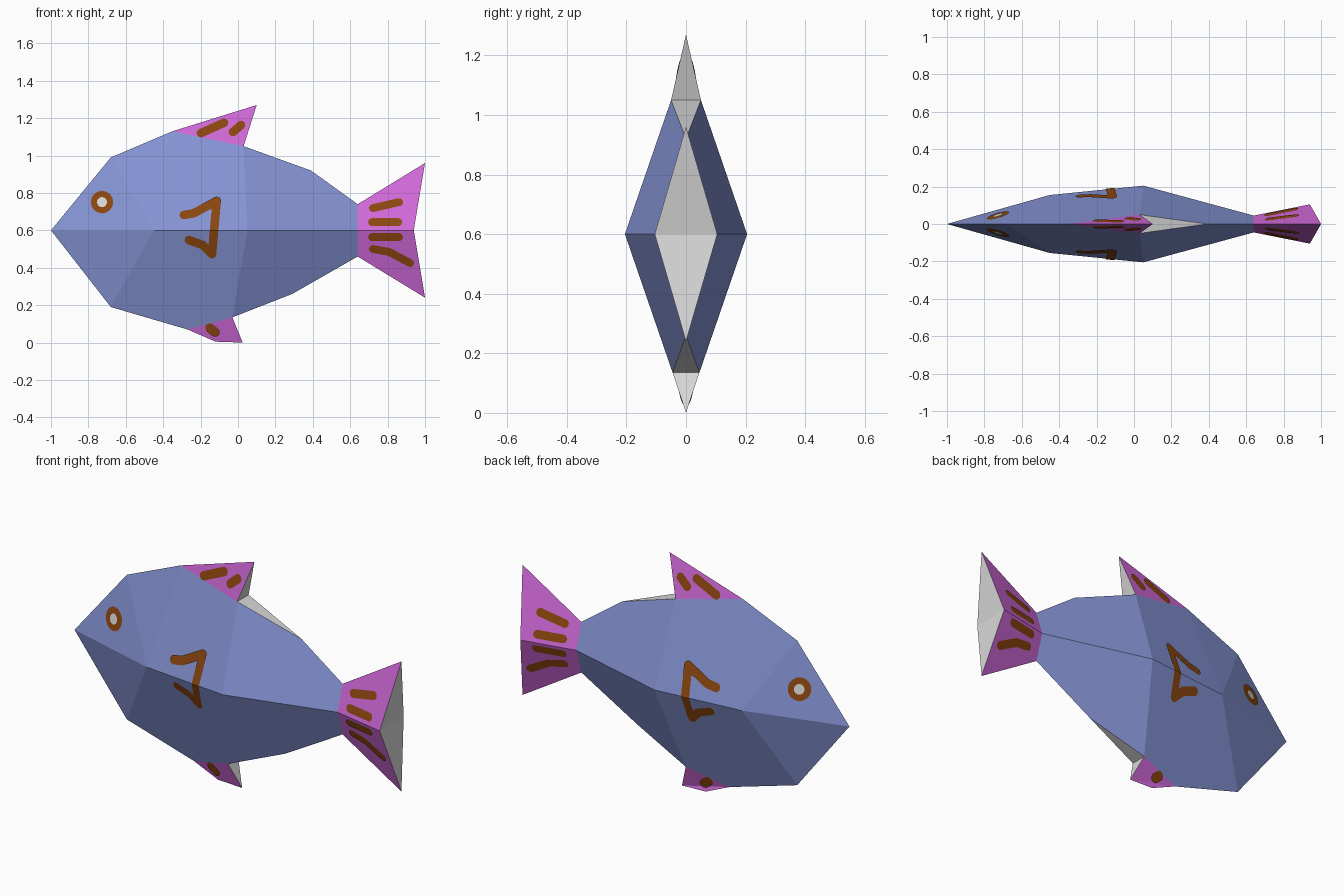
import bpy, bmesh, math
from mathutils import Vector
from mathutils.bvhtree import BVHTree

if "Cube" in bpy.data.objects:
    bpy.data.objects.remove(bpy.data.objects["Cube"])


def material(name, rgb):
    m = bpy.data.materials.new(name)
    m.diffuse_color = (*rgb, 1)
    m.use_nodes = True
    m.node_tree.nodes["Principled BSDF"].inputs["Base Color"].default_value = m.diffuse_color
    return m


BLUE = material("periwinkle blue", (0.235, 0.295, 0.66))
PINK = material("orchid pink", (0.63, 0.14, 0.69))
GREY = material("light grey", (0.68, 0.68, 0.68))
BROWN = material("rust brown", (0.26, 0.062, 0.005))

# Key points of the near half (y <= 0); the far half is mirrored
P = dict(
    nose=(-1, 0, .6), cheek=(-.45, -.155, .6), flank=(.05, -.205, .6),
    stem=(.64, -.045, .6), tail_mid=(.94, -.105, .6), tail_in=(.94, 0, .6),
    brow=(-.68, 0, .99), crest=(-.35, 0, 1.13), back=(.03, -.05, 1.05),
    back_c=(.03, 0, 1.05), rump=(.39, 0, .92), stem_top=(.64, 0, .74),
    fin_tip=(.10, 0, 1.27), tail_top=(1, 0, .96),
    chin=(-.68, 0, .19), belly=(-.27, 0, .07), vent=(-.03, -.045, .135),
    vent_c=(-.03, 0, .135), under=(.29, 0, .26), stem_low=(.64, 0, .46),
    low_fin_a=(-.12, 0, .005), low_fin_b=(.025, 0, 0), tail_low=(1, 0, .24))

surface_polys = []


def finish(name, bm, mats):
    me = bpy.data.meshes.new(name)
    bm.to_mesh(me)
    bm.free()
    ob = bpy.data.objects.new(name, me)
    bpy.context.collection.objects.link(ob)
    for m in mats:
        me.materials.append(m)
    mod = ob.modifiers.new("mirror", 'MIRROR')
    mod.use_axis = (False, True, False)
    return ob


def part(name, colour, sides, rears):
    """Half shell: coloured side faces and grey rear faces."""
    bm = bmesh.new()
    verts = {}
    for idx, group in enumerate((sides, rears)):
        for face in group:
            keys = face.split()
            for k in keys:
                if k not in verts:
                    verts[k] = bm.verts.new(P[k])
            f = bm.faces.new([verts[k] for k in keys])
            f.material_index = idx
            f.normal_update()
            if (f.normal.y > 0) if idx == 0 else (f.normal.x < 0):
                f.normal_flip()
            if idx == 0:
                surface_polys.append([Vector(P[k]) for k in keys])
    finish(name, bm, [colour, GREY])


part("body", BLUE,
     ["nose brow cheek", "cheek brow crest", "cheek crest back flank",
      "flank back rump stem_top stem", "nose cheek chin",
      "cheek chin belly vent flank", "flank vent under stem_low stem"],
     ["back back_c rump", "vent vent_c under"])
part("dorsal_fin", PINK, ["crest fin_tip back"], ["fin_tip back back_c"])
part("belly_fin", PINK, ["belly low_fin_a low_fin_b vent"],
     ["low_fin_b vent vent_c"])
part("tail_fin", PINK,
     ["stem stem_top tail_top tail_mid", "stem stem_low tail_low tail_mid"],
     ["tail_top tail_mid tail_in", "tail_low tail_mid tail_in"])

# Surface used to lay the painted marks on the sides
coords, polys = [], []
for poly in surface_polys:
    polys.append(range(len(coords), len(coords) + len(poly)))
    coords += poly
tree = BVHTree.FromPolygons(coords, [list(p) for p in polys])


def capsule(a, b, r, n=8):
    """Outline of a round-ended stroke from a to b in the xz plane."""
    t = math.atan2(b[1] - a[1], b[0] - a[0])
    pts = []
    for c, start in ((b, t - math.pi / 2), (a, t + math.pi / 2)):
        for i in range(n + 1):
            g = start + math.pi * i / n
            pts.append((c[0] + r * math.cos(g), c[1] + r * math.sin(g)))
    return pts


def paint(name, mat, strokes, r, lift=.004):
    """Thin plates along polylines, laid on the surface and split at the ridge."""
    bm = bmesh.new()
    for line in strokes:
        ends = list(zip(line, line[1:])) or [(line[0], line[0])]
        for a, b in ends:
            f = bm.faces.new([bm.verts.new((x, 0, z)) for x, z in capsule(a, b, r)])
            f.normal_update()
            if f.normal.y > 0:
                f.normal_flip()
    bmesh.ops.remove_doubles(bm, verts=bm.verts, dist=1e-5)
    bmesh.ops.bisect_plane(bm, geom=bm.verts[:] + bm.edges[:] + bm.faces[:],
                           plane_co=(0, 0, .6), plane_no=(0, 0, 1))
    for v in bm.verts:
        hit = tree.ray_cast(Vector((v.co.x, -1, v.co.z)), Vector((0, 1, 0)))[0]
        if hit is None:
            hit = tree.find_nearest(v.co)[0]
        v.co.y = hit.y - lift
    finish(name, bm, [mat])


# Painted details on both sides
paint("dorsal_fin_stripes", BROWN,
      [[(-.198, 1.12), (-.075, 1.175)], [(-.027, 1.126), (.016, 1.163)]], .023)
paint("belly_fin_stripe", BROWN, [[(-.15, .078), (-.123, .056)]], .025)
paint("tail_stripes", BROWN,
      [[(.722, .719), (.861, .751)], [(.717, .644), (.856, .644)],
       [(.717, .564), (.861, .564)],
       [(.722, .5), (.81, .484), (.92, .425)]], .021)
paint("side_fin_outline", BROWN,
      [[(-.289, .682), (-.235, .692), (-.114, .757), (-.139, .473),
        (-.187, .521), (-.262, .548)]], .023)
paint("eye_ring", BROWN, [[(-.727, .751)]], .06)
paint("eye_centre", GREY, [[(-.727, .751)]], .027, .007)
